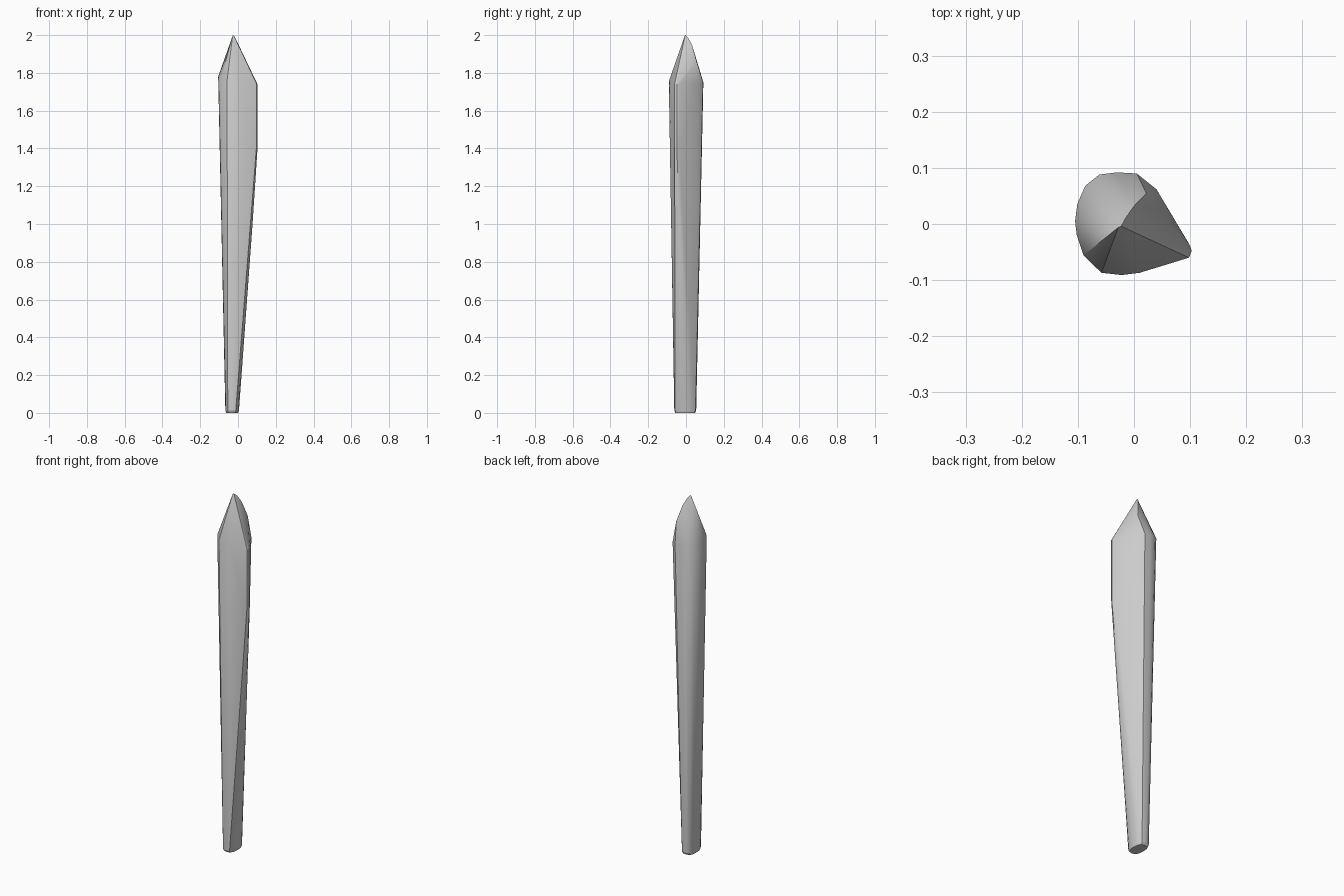
import bpy, bmesh, math

# Shoulder cross-section (x, y, z), rounded with one pointed ridge corner
shoulder = [(-0.105, 0.005, 1.78), (-0.101, 0.036, 1.775), (-0.087, 0.068, 1.765),
            (-0.062, 0.088, 1.755), (-0.03, 0.092, 1.75), (0.005, 0.09, 1.75),
            (0.04, 0.062, 1.745), (0.098, -0.036, 1.742), (0.103, -0.048, 1.74),
            (0.098, -0.06, 1.742), (0.01, -0.087, 1.75), (-0.022, -0.091, 1.755),
            (-0.058, -0.087, 1.76), (-0.09, -0.056, 1.77), (-0.102, -0.02, 1.778)]

# Foot cross-section (x, y), boxy oval
foot = [(-0.067, 0.0), (-0.065, -0.035), (-0.054, -0.056), (-0.033, -0.062),
        (-0.012, -0.058), (0.0, -0.04), (0.005, -0.005), (0.002, 0.03),
        (-0.01, 0.05), (-0.035, 0.054), (-0.055, 0.048), (-0.065, 0.03)]

# Lower end of the ridge on the shaft
ridge = [(0.099, -0.037, 1.4), (0.102, -0.048, 1.38), (0.097, -0.06, 1.4),
         (0.077, -0.033, 1.0)]

# Chisel edge running from the point towards the back right
tip = [(-0.028, -0.006, 1.998), (-0.023, -0.004, 2.0), (-0.014, 0.012, 1.985),
       (0.0, 0.032, 1.948), (0.022, 0.055, 1.865)]


def scaled_foot(k, z):
    cx, cy = -0.031, -0.004
    return [(cx + (x - cx) * k, cy + (y - cy) * k, z) for x, y in foot]


# Stake: one carved convex solid wrapped around the sections
bm = bmesh.new()
for p in shoulder + ridge + tip + scaled_foot(1.0, 0.012) + scaled_foot(0.88, 0.0):
    bm.verts.new(p)
hull = bmesh.ops.convex_hull(bm, input=bm.verts[:])
loose = [v for v in bm.verts if not v.link_faces]
bmesh.ops.delete(bm, geom=loose, context='VERTS')
bmesh.ops.recalc_face_normals(bm, faces=bm.faces[:])

mesh = bpy.data.meshes.new("wooden_stake")
bm.to_mesh(mesh)
bm.free()
stake = bpy.data.objects.new("wooden_stake", mesh)
bpy.context.collection.objects.link(stake)

bpy.context.view_layer.objects.active = stake
stake.select_set(True)
bpy.ops.object.shade_smooth_by_angle(angle=math.radians(25))
